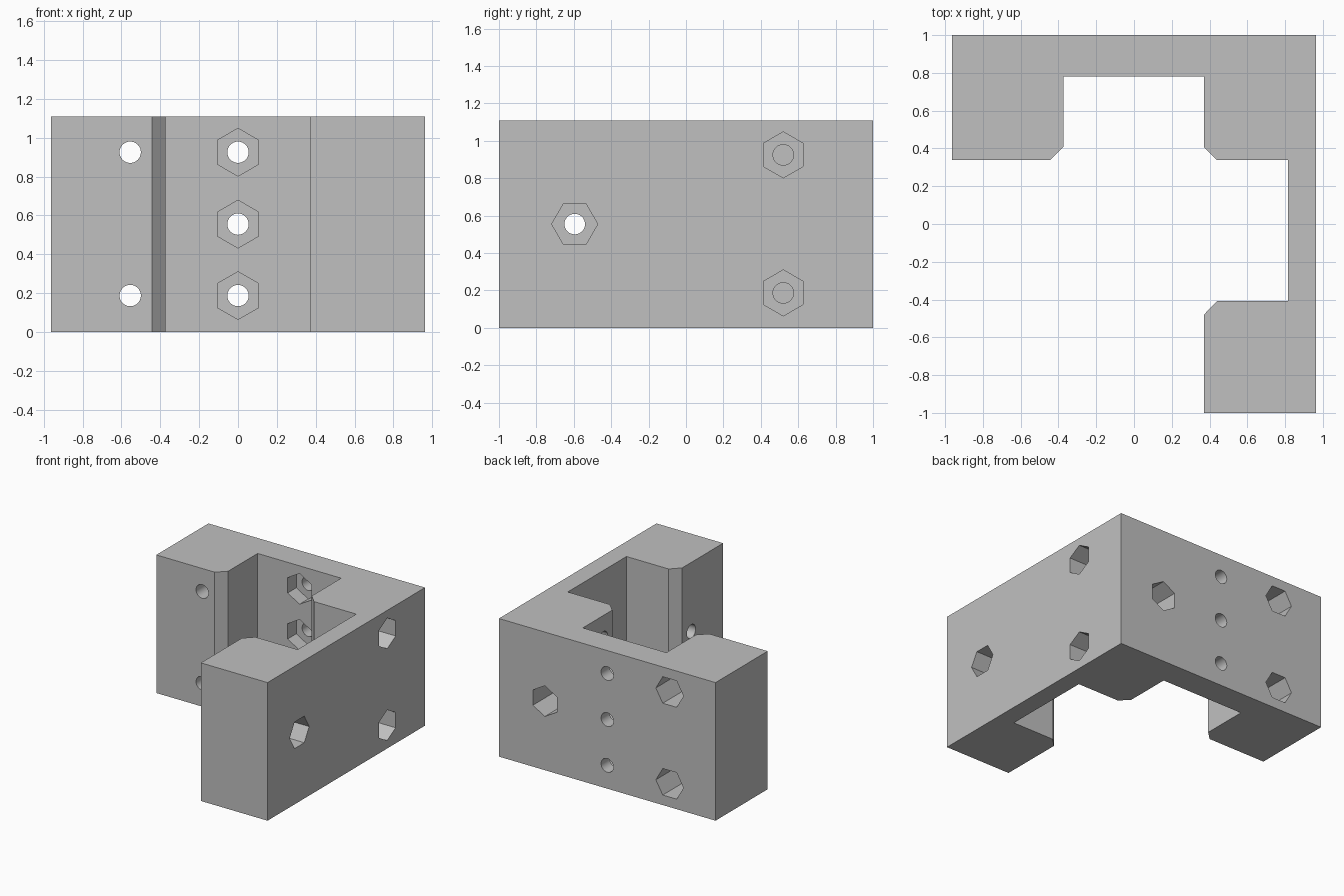
import bpy, bmesh, math
from mathutils import Vector

if "Cube" in bpy.data.objects:
    bpy.data.objects.remove(bpy.data.objects["Cube"], do_unlink=True)

grey = bpy.data.materials.new("plain_grey")
grey.use_nodes = True
grey.diffuse_color = (0.53, 0.53, 0.53, 1)
grey.node_tree.nodes["Principled BSDF"].inputs["Base Color"].default_value = (0.53, 0.53, 0.53, 1)

HEIGHT = 1.11
LOW, MID, HIGH = 0.187, 0.555, 0.925
HOLE_R, HEX_R = 0.055, 0.123
POCKET = 0.37


def extrude(name, points, vector):
    """Closed prism from a planar outline swept along a vector."""
    bm = bmesh.new()
    face = bm.faces.new([bm.verts.new(p) for p in points])
    swept = bmesh.ops.extrude_face_region(bm, geom=[face])["geom"]
    verts = [v for v in swept if isinstance(v, bmesh.types.BMVert)]
    bmesh.ops.translate(bm, verts=verts, vec=vector)
    bmesh.ops.recalc_face_normals(bm, faces=bm.faces)
    mesh = bpy.data.meshes.new(name)
    bm.to_mesh(mesh)
    bm.free()
    mesh.materials.append(grey)
    obj = bpy.data.objects.new(name, mesh)
    bpy.context.collection.objects.link(obj)
    return obj


# Corner bracket: outline with two chamfered channels
outline = [(-0.963, 1), (0.963, 1), (0.963, -1), (0.37, -1), (0.37, -0.48),
           (0.44, -0.408), (0.815, -0.408), (0.815, 0.338), (0.44, 0.338),
           (0.37, 0.408), (0.37, 0.782), (-0.373, 0.782), (-0.373, 0.408),
           (-0.444, 0.338), (-0.963, 0.338)]
bracket = extrude("corner_bracket", [(x, y, 0) for x, y in outline], (0, 0, HEIGHT))
bpy.context.view_layer.objects.active = bracket
bracket.select_set(True)


def drill(start, direction, depth, radius, sides, turn=0.0):
    """Cut a round or hexagonal hole inward from a surface point."""
    d = Vector(direction)
    side = d.cross(Vector((0, 0, 1)))
    base = Vector(start) - d * 0.05
    ring = []
    for i in range(sides):
        a = turn + math.tau * i / sides
        ring.append(base + radius * (side * math.cos(a) + Vector((0, 0, math.sin(a)))))
    cutter = extrude("hole_cutter", ring, d * (depth + 0.05))
    cutter.hide_render = True
    mod = bracket.modifiers.new("hole", 'BOOLEAN')
    mod.operation = 'DIFFERENCE'
    mod.solver = 'EXACT'
    mod.object = cutter
    bpy.ops.object.modifier_apply(modifier=mod.name)
    bpy.data.objects.remove(cutter, do_unlink=True)


def bolt(start, direction, length, pocket, point_up):
    """Nut pocket with a bolt hole running on through the wall."""
    drill(start, direction, pocket, HEX_R, 6, math.pi / 2 if point_up else 0)
    drill(start, direction, length + 0.05, HOLE_R, 32)


INTO_BACK, INTO_RIGHT = (0, -1, 0), (-1, 0, 0)

# Paired bolts in the left arm and in the right face
for z in (LOW, HIGH):
    bolt((-0.555, 1, z), INTO_BACK, 0.662, POCKET, False)
    bolt((0.963, 0.52, z), INTO_RIGHT, 0.593, POCKET, True)

# Single bolts in the corner block and in the front leg
bolt((0.555, 1, MID), INTO_BACK, 0.662, POCKET, True)
bolt((0.963, -0.595, MID), INTO_RIGHT, 0.593, POCKET, False)

# Three bolts in the back wall, with pockets on the channel side
for z in (LOW, MID, HIGH):
    bolt((0, 0.782, z), (0, 1, 0), 0.218, 0.11, True)

bpy.ops.object.shade_smooth_by_angle(angle=math.radians(30))
